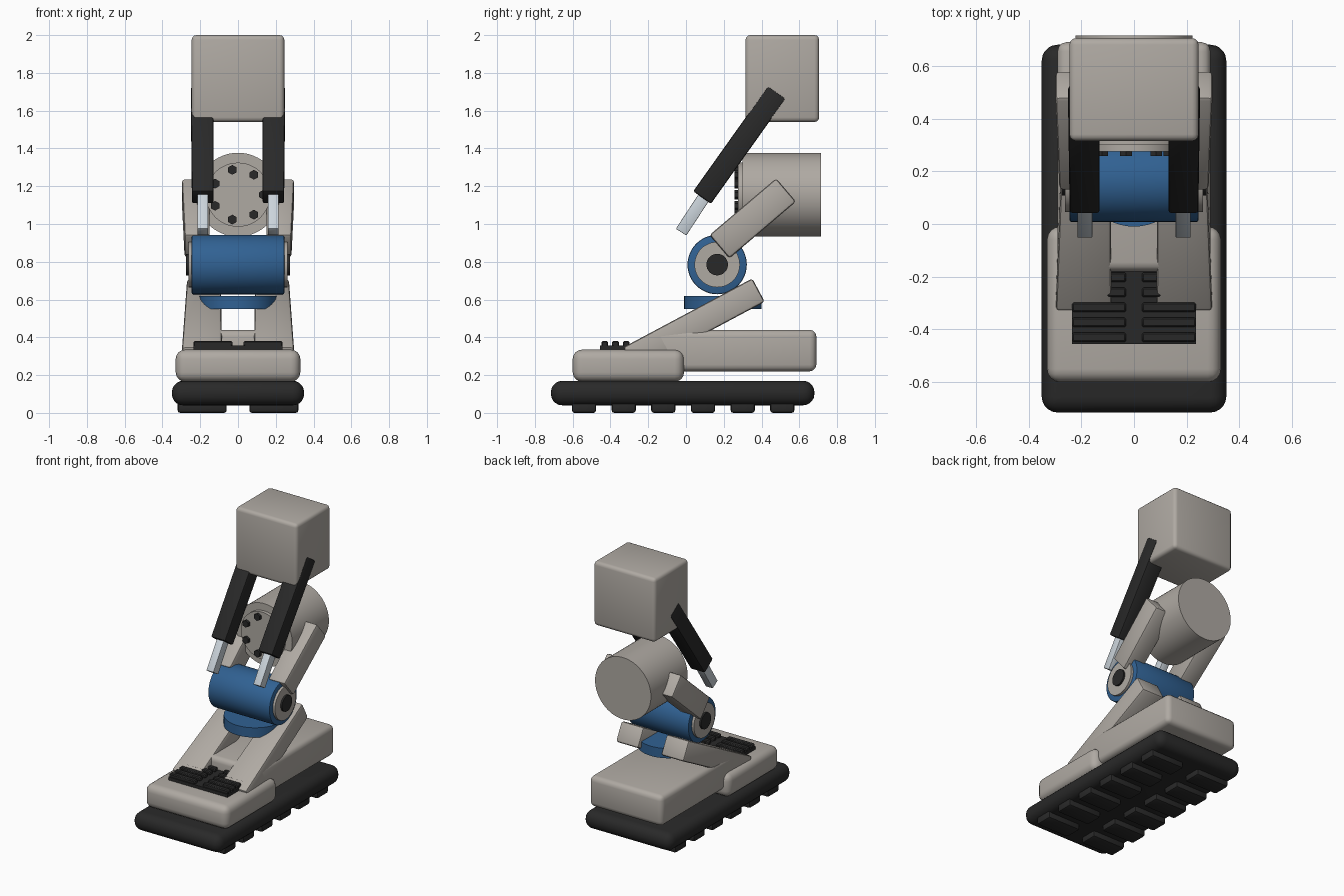
import bpy, bmesh, math
from mathutils import Matrix, Vector

old = bpy.data.objects.get("Cube")
if old:
    bpy.data.objects.remove(old, do_unlink=True)


def material(name, rgb):
    m = bpy.data.materials.new(name)
    m.use_nodes = True
    m.diffuse_color = (*rgb, 1)
    m.node_tree.nodes["Principled BSDF"].inputs["Base Color"].default_value = (*rgb, 1)
    return m


GREY = material("warm grey shell", (0.43, 0.40, 0.365))
BLUE = material("blue joint", (0.03, 0.12, 0.29))
DARK = material("dark rubber", (0.022, 0.022, 0.022))
STEEL = material("pale steel", (0.60, 0.66, 0.71))


def finish(name, bm, mat):
    mesh = bpy.data.meshes.new(name)
    bm.to_mesh(mesh)
    bm.free()
    mesh.materials.append(mat)
    ob = bpy.data.objects.new(name, mesh)
    bpy.context.collection.objects.link(ob)
    bpy.ops.object.select_all(action='DESELECT')
    ob.select_set(True)
    bpy.context.view_layer.objects.active = ob
    bpy.ops.object.shade_smooth_by_angle(angle=math.radians(40))
    return ob


def box(name, mat, lo, hi, bevel=0.0, segments=3):
    """Rounded box between two corners."""
    lo, hi = Vector(lo), Vector(hi)
    bm = bmesh.new()
    bmesh.ops.create_cube(bm, size=1, matrix=Matrix.Translation((lo + hi) / 2)
                          @ Matrix.Diagonal((*(hi - lo), 1)))
    if bevel:
        bmesh.ops.bevel(bm, geom=bm.edges[:], offset=bevel, segments=segments,
                        profile=0.5, affect='EDGES')
    return finish(name, bm, mat)


def bar(name, mat, side, start, end, depth, inner, outer, bevel=0.015):
    """Slanted bar in the side plane; inner and outer x given as (start, end)."""
    a, b = Vector(start), Vector(end)
    along = (b - a).normalized()
    across = Vector((-along.y, along.x)) * depth / 2
    bm = bmesh.new()
    rings = []
    for i, p in enumerate((a, b)):
        ring = []
        for x, s in ((inner[i], -1), (outer[i], -1), (outer[i], 1), (inner[i], 1)):
            q = p + across * s
            ring.append(bm.verts.new((x * side, q.x, q.y)))
        rings.append(ring)
        bm.faces.new(ring)
    for i in range(4):
        j = (i + 1) % 4
        bm.faces.new((rings[0][i], rings[0][j], rings[1][j], rings[1][i]))
    bmesh.ops.recalc_face_normals(bm, faces=bm.faces[:])
    bmesh.ops.bevel(bm, geom=bm.edges[:], offset=bevel, segments=2,
                    profile=0.5, affect='EDGES')
    return finish(name, bm, mat)


def cylinder(name, mat, axis, center, radius, length, sides=48, bevel=0.0):
    turn = {'X': Matrix.Rotation(math.pi / 2, 4, 'Y'),
            'Y': Matrix.Rotation(math.pi / 2, 4, 'X'),
            'Z': Matrix.Identity(4)}[axis]
    bm = bmesh.new()
    bmesh.ops.create_cone(bm, cap_ends=True, segments=sides, radius1=radius,
                          radius2=radius, depth=length,
                          matrix=Matrix.Translation(center) @ turn)
    if bevel:
        caps = {e for f in bm.faces if len(f.verts) == sides for e in f.edges}
        bmesh.ops.bevel(bm, geom=list(caps), offset=bevel, segments=2,
                        profile=0.5, affect='EDGES')
    return finish(name, bm, mat)


# Foot: sole, toe cap, heel block
box("sole", DARK, (-0.35, -0.715, 0.04), (0.35, 0.68, 0.17), 0.06, 5)
box("toe_cap", GREY, (-0.33, -0.60, 0.165), (0.33, -0.01, 0.335), 0.05, 4)
box("heel_block", GREY, (-0.29, -0.18, 0.22), (0.29, 0.69, 0.44), 0.035)

# Grip plate on the toe with raised ribs, and treads under the sole
box("grip_plate", DARK, (-0.235, -0.455, 0.32), (0.235, -0.15, 0.357))
for side in (-1, 1):
    for i in range(5):
        y = -0.43 + 0.057 * i
        x = sorted((0.03 * side, 0.235 * side))
        box("grip_rib", DARK, (x[0], y - 0.018, 0.35), (x[1], y + 0.018, 0.38), 0.006, 1)
    for i in range(6):
        y = -0.54 + 0.21 * i
        x = sorted((0.06 * side, 0.32 * side))
        box("tread", DARK, (x[0], y - 0.064, 0.0), (x[1], y + 0.064, 0.06), 0.014, 2)

# Ankle joint: turntable, drum and its end caps
cylinder("ankle_turntable", BLUE, 'Z', (0, 0.195, 0.585), 0.205, 0.07)
cylinder("ankle_drum", BLUE, 'X', (0, 0.165, 0.785), 0.157, 0.49, bevel=0.008)
cylinder("drum_cap", GREY, 'X', (0, 0.165, 0.785), 0.12, 0.525)
cylinder("drum_hub", DARK, 'X', (0, 0.165, 0.785), 0.057, 0.55, 32)

# Motor housing with a bolted front plate
cylinder("motor_housing", GREY, 'Y', (0, 0.507, 1.155), 0.222, 0.416, 64)
cylinder("motor_plate", GREY, 'Y', (0, 0.30, 1.155), 0.17, 0.05, 48)
for i in range(7):
    a = math.tau * i / 7
    cylinder("plate_bolt", DARK, 'Y',
             (0.135 * math.cos(a), 0.272, 1.155 + 0.135 * math.sin(a)), 0.026, 0.03, 6)

# Upper leg block
box("upper_block", GREY, (-0.245, 0.315, 1.54), (0.245, 0.705, 2.0), 0.025)

# Paired struts, arms and pistons
for side, label in ((1, "left"), (-1, "right")):
    bar(label + "_lower_strut", GREY, side, (-0.30, 0.285), (0.384, 0.65), 0.14,
        (0.085, 0.09), (0.297, 0.27))
    bar(label + "_upper_arm", GREY, side, (0.177, 0.88), (0.53, 1.18), 0.162,
        (0.15, 0.15), (0.283, 0.298))
    bar(label + "_piston_sleeve", DARK, side, (0.085, 1.14), (0.481, 1.697), 0.115,
        (0.13, 0.13), (0.244, 0.25), 0.01)
    bar(label + "_piston_rod", STEEL, side, (-0.026, 0.957), (0.12, 1.18), 0.066,
        (0.158, 0.158), (0.215, 0.215), 0.004)
